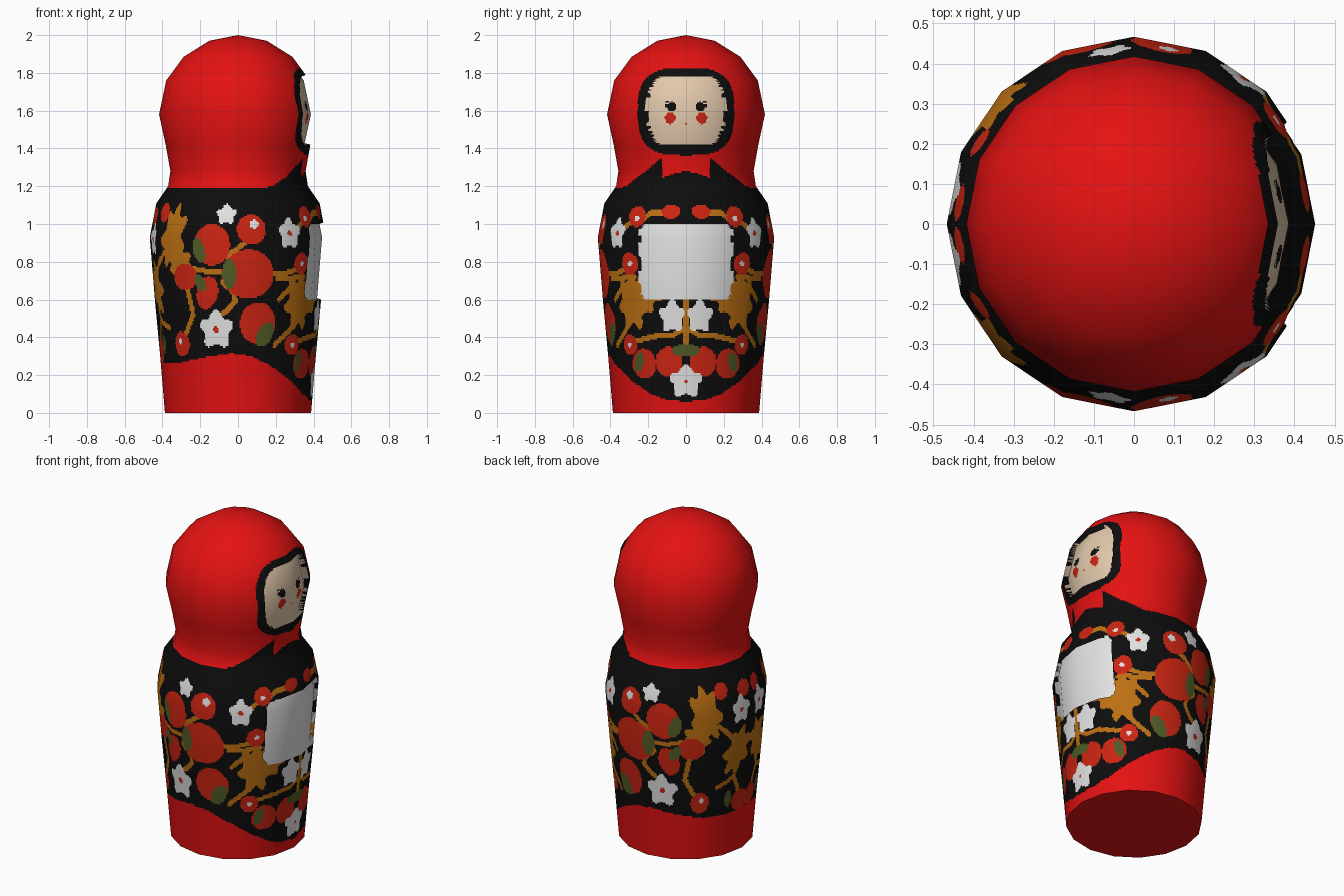
import bpy, math
from mathutils import Vector

if "Cube" in bpy.data.objects:
    bpy.data.objects.remove(bpy.data.objects["Cube"])

SIDES, SUB = 16, 22
COLS = SIDES * SUB
PROFILE = [(0, .387), (.3, .412), (.6, .44), (.93, .467), (1.11, .432), (1.2, .37), (1.28, .358),
           (1.42, .383), (1.58, .418), (1.76, .38), (1.885, .288), (1.97, .152), (2.0, 0)]

# one material per flat colour
COLOURS = [("scarlet", (.78, .006, .006)), ("black", (.004, .004, .004)), ("berry_red", (.6, .018, .006)),
           ("ochre", (.5, .16, .006)), ("leaf_green", (.08, .105, .018)), ("white", (.76, .76, .76)),
           ("skin", (.76, .58, .41))]
SCARLET, BLACK, BERRY, OCHRE, GREEN, WHITE, SKIN = range(7)

# painted details: angle from the face side in degrees, height, half width, half height, tilt
OCHRE_LEAVES = [(41, .59, .10, .15, 0), (32, .63, .11, .10, 0), (140, .93, .09, .17, .2),
                (133, .78, .08, .10, 0), (167, .66, .09, .15, -.3)]
BERRIES = [(81, .97, .078, .08, 0), (36, 1.04, .053, .055, 0), (10.5, 1.065, .05, .038, 0),
           (41.6, .79, .055, .058, 0), (108, .89, .10, .11, 0), (83, .735, .14, .13, 0),
           (129, .72, .075, .07, 0), (112, .635, .06, .088, .3), (136, .365, .055, .065, 0),
           (173, .33, .065, .065, 0), (75.5, .475, .098, .11, 0), (46, .36, .052, .055, 0),
           (33.5, .26, .075, .08, 0), (13, .27, .072, .08, 0), (173, 1.04, .045, .05, 0),
           (152, 1.06, .04, .05, 0)]
GREEN_LEAVES = [(117, .86, .036, .07, -.3), (96, .735, .038, .08, 0), (117, .69, .03, .05, -.5),
                (160, .36, .025, .055, 0), (70, .415, .042, .07, .5), (38, .27, .028, .055, .3),
                (0, .33, .075, .033, 0)]
FLOWERS = [(98, 1.05, .052, .052, 0), (53, .95, .066, .08, 0), (169, .92, .065, .085, 0),
           (106, .44, .088, .10, 0), (10, .51, .068, .085, 0), (0, .165, .085, .085, 0)]
WHITE_DOTS = [(79, 1.0, .023), (36, 1.03, .014), (41, .79, .014), (46, .36, .015), (137, .38, .015)]
RED_DOTS = [(53, .95, .014), (106, .44, .016), (169, .92, .014), (0, .165, .01)]
STEMS = [[(128, .77), (112, .75), (97, .75)], [(98, .83), (92, .86), (84, .91)],
         [(101, .69), (93, .64), (92, .59), (98, .54), (106, .5)], [(66, .74), (55, .74), (42, .77)],
         [(56, .9), (44, .99), (36, 1.04)], [(62, .36), (52, .42), (42, .5)],
         [(131, .42), (124, .52), (129, .7)], [(0, .60), (0, .34)], [(0, .45), (10, .41), (20, .41), (46, .37)],
         [(36, 1.0), (25, 1.06), (10, 1.06)], [(38, .72), (62, .71)], [(60, .6), (48, .68)],
         [(150, .45), (165, .5), (173, .35)], [(150, .85), (165, .72), (180, .7)]]
# edges of the black painted band, as angle and height
LOWER = [(0, .06), (15, .07), (29, .1), (48, .18), (65, .25), (80, .30), (95, .315), (115, .295), (140, .265), (180, .27)]
UPPER = [(0, 1.28), (9, 1.27), (20, 1.245), (21, 1.35), (32, 1.30), (45, 1.25), (60, 1.2), (70, 1.19), (180, 1.19)]


def interp(table, x):
    for (x0, v0), (x1, v1) in zip(table, table[1:]):
        if x <= x1:
            return v0 + (v1 - v0) * (x - x0) / (x1 - x0)
    return table[-1][1]


def in_blob(shape, a, z, r, lobes=0):
    a0, z0, rw, rh, tilt = shape
    dz = z - z0
    big = max(rw, rh) * 1.2
    if abs(dz) > big:
        return False
    du = (a - math.radians(a0)) * r
    if abs(du) > big:
        return False
    c, s = math.cos(tilt), math.sin(tilt)
    p, q = (du * c + dz * s) / rw, (dz * c - du * s) / rh
    edge = 1 + (.16 * math.cos(lobes * (math.atan2(q, p) - math.pi / 2)) - .08 if lobes else 0)
    return math.hypot(p, q) < edge


def in_stem(path, a, z, r, width=.014):
    for (a0, z0), (a1, z1) in zip(path, path[1:]):
        if not min(z0, z1) - width < z < max(z0, z1) + width:
            continue
        u0, u1, u = math.radians(a0) * r, math.radians(a1) * r, a * r
        d, e = u1 - u0, z1 - z0
        t = max(0, min(1, ((u - u0) * d + (z - z0) * e) / (d * d + e * e)))
        if math.hypot(u - u0 - d * t, z - z0 - e * t) < width:
            return True
    return False


def in_round_rect(y, z, zc, hw, hh, rad):
    dy, dz = max(abs(y) - hw + rad, 0), max(abs(z - zc) - hh + rad, 0)
    return math.hypot(dy, dz) < rad


def panel(x, y, z):
    """Which sunken panel a point is in: 1 face, 2 apron."""
    if x < 0:
        return 0
    if in_round_rect(y, z, 1.6, .217 - .05 * (z - 1.6) ** 2 / .03, .18, .035):
        return 1
    return 2 if in_round_rect(y, z, .8, .25, .2, .045) else 0


def colour(x, y, z):
    which = panel(x, y, z)
    if which == 2:
        return WHITE
    ay = abs(y)
    if which == 1:
        lash = .1 < ay < .118 and 1.615 < z < 1.66 and (int(z * 100) % 2 == 0)
        if math.hypot(ay - .082, z - 1.622) < .026 or lash:
            return BLACK
        if math.hypot(ay - .09, z - 1.56) < .03 or math.hypot(ay, z - 1.532) < .008:
            return BERRY
        return SKIN
    if x > 0 and (ay / .255) ** 3 + (abs(z - 1.595) / .232) ** 3 < 1:
        return BLACK
    a, r = abs(math.atan2(y, x)), math.hypot(x, y)
    deg = math.degrees(a)
    if z > 1.37 or z < interp(LOWER, deg) or z > interp(UPPER, deg):
        return SCARLET
    if z > 1.16:
        return BLACK
    if any(in_blob((*d, d[2], 0), a, z, r) for d in RED_DOTS):
        return BERRY
    if any(in_blob((*d, d[2], 0), a, z, r) for d in WHITE_DOTS):
        return WHITE
    for shapes, lobes, index in ((FLOWERS, 5, WHITE), (GREEN_LEAVES, 0, GREEN), (BERRIES, 0, BERRY), (OCHRE_LEAVES, 7, OCHRE)):
        if any(in_blob(s, a, z, r, lobes) for s in shapes):
            return index
    return OCHRE if any(in_stem(p, a, z, r) for p in STEMS) else BLACK


# fine rows that keep the flat bands of the coarse profile
breaks = sorted({z for z, _ in PROFILE} | {.05, 1.0, 1.78, 1.84})
heights = []
for z0, z1 in zip(breaks, breaks[1:]):
    n = 1 if z0 > 1.83 or z1 < .06 else math.ceil((z1 - z0) / .009)
    heights += [z0 + (z1 - z0) * i / n for i in range(n)]

# smooth profile normals
seg = [Vector((z1 - z0, r0 - r1)).normalized() for (z0, r0), (z1, r1) in zip(PROFILE, PROFILE[1:])]
pn = [seg[0]] + [(p + q).normalized() for p, q in zip(seg, seg[1:])] + [Vector((0, 1))]
tilt_table = [(p[0], math.atan2(n.y, n.x)) for p, n in zip(PROFILE, pn)]

# sixteen-sided turned shell, with the two panels pressed inward
plain, verts, normals = [], [], []
half = math.pi / SIDES
for z in heights:
    rad, tilt = interp(PROFILE, z), interp(tilt_table, z)
    for j in range(COLS):
        k, f = divmod(j, SUB)
        p0, p1 = 2 * half * k, 2 * half * (k + 1)
        t = f / SUB
        x = rad * (math.cos(p0) * (1 - t) + math.cos(p1) * t)
        y = rad * (math.sin(p0) * (1 - t) + math.sin(p1) * t)
        plain.append((x, y, z))
        depth = (0, .032, .022)[panel(x, y, z)]
        th = math.atan2(y, x)
        verts.append((x - depth * math.cos(th), y - depth * math.sin(th), z))
        normals.append((math.cos(tilt) * math.cos(th), math.cos(tilt) * math.sin(th), math.sin(tilt)))
verts.append((0, 0, 2.0))
normals.append((0, 0, 1))
apex = len(verts) - 1

faces, indices = [], []
for i in range(len(heights) - 1):
    for j in range(COLS):
        a, b = i * COLS + j, i * COLS + (j + 1) % COLS
        f = (a, b, b + COLS, a + COLS)
        faces.append(f)
        indices.append(colour(*[sum(plain[v][c] for v in f) / 4 for c in range(3)]))
top = (len(heights) - 1) * COLS
for j in range(COLS):
    faces.append((top + j, top + (j + 1) % COLS, apex))
    indices.append(SCARLET)
faces.append(tuple(reversed(range(COLS))))   # flat underside
indices.append(SCARLET)

mesh = bpy.data.meshes.new("painted_doll_shell")
mesh.from_pydata(verts, [], faces)
for name, rgb in COLOURS:
    mat = bpy.data.materials.new(name)
    mat.diffuse_color = (*rgb, 1)
    mat.use_nodes = True
    mat.node_tree.nodes["Principled BSDF"].inputs["Base Color"].default_value = mat.diffuse_color
    mesh.materials.append(mat)
mesh.polygons.foreach_set("material_index", indices)
mesh.polygons.foreach_set("use_smooth", [True] * len(faces))
loop_normals = [normals[v] for f in faces[:-1] for v in f] + [(0, 0, -1)] * COLS
mesh.update()
mesh.normals_split_custom_set(loop_normals)
doll = bpy.data.objects.new("painted_doll_shell", mesh)
bpy.context.collection.objects.link(doll)
